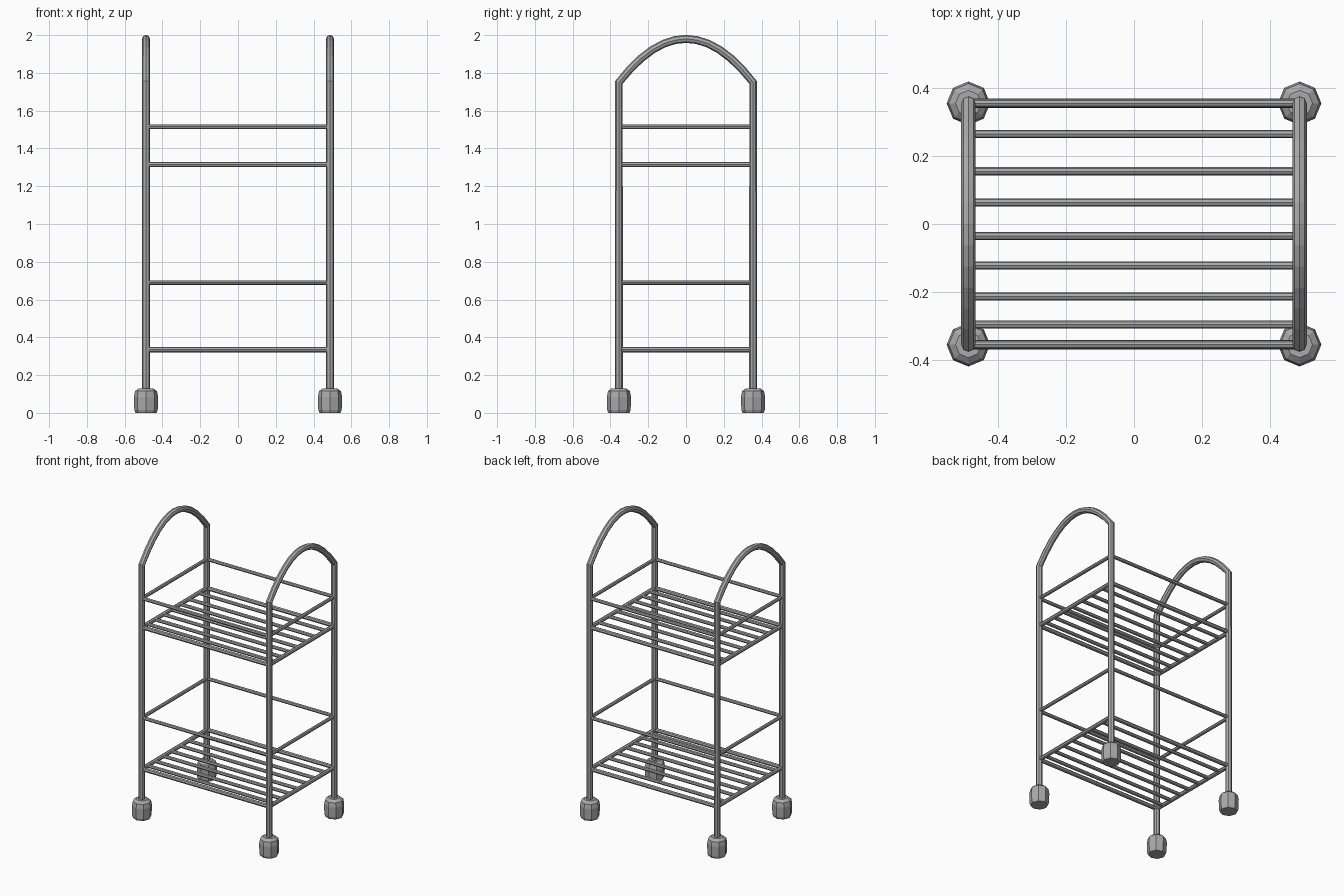
import bpy, bmesh, math

if "Cube" in bpy.data.objects:
    bpy.data.objects.remove(bpy.data.objects["Cube"], do_unlink=True)

metal = bpy.data.materials.new("grey_metal")
metal.use_nodes = True
grey = (0.4, 0.4, 0.4, 1)
metal.diffuse_color = grey
metal.node_tree.nodes["Principled BSDF"].inputs["Base Color"].default_value = grey

HX, HY = 0.487, 0.355      # post positions
POST_R = 0.021


def tube(name, points, radius):
    """Eight-sided flat-shaded tube swept along a path."""
    curve = bpy.data.curves.new(name, "CURVE")
    curve.dimensions = "3D"
    curve.bevel_depth = radius
    curve.bevel_resolution = 2
    curve.use_fill_caps = True
    spline = curve.splines.new("POLY")
    spline.points.add(len(points) - 1)
    for p, co in zip(spline.points, points):
        p.co = (*co, 1)
    spline.use_smooth = False
    curve.materials.append(metal)
    obj = bpy.data.objects.new(name, curve)
    bpy.context.collection.objects.link(obj)
    bpy.ops.object.select_all(action="DESELECT")
    obj.select_set(True)
    bpy.context.view_layer.objects.active = obj
    bpy.ops.object.convert(target="MESH")


def caster(name, x, y):
    """Octagonal foot lofted through a short profile."""
    bm = bmesh.new()
    rings = []
    for r, z in [(0.056, 0), (0.062, 0.015), (0.064, 0.085), (0.058, 0.115), (0.038, 0.13)]:
        rings.append([bm.verts.new((x + r * math.cos(a), y + r * math.sin(a), z))
                      for a in (i * math.tau / 8 for i in range(8))])
    for low, high in zip(rings, rings[1:]):
        for i in range(8):
            j = (i + 1) % 8
            bm.faces.new((low[i], low[j], high[j], high[i]))
    bm.faces.new(rings[0][::-1])
    bm.faces.new(rings[-1])
    mesh = bpy.data.meshes.new(name)
    bm.to_mesh(mesh)
    bm.free()
    mesh.materials.append(metal)
    bpy.context.collection.objects.link(bpy.data.objects.new(name, mesh))


# Side hoops: two posts joined by an arched handle
for side, sx in (("left", 1), ("right", -1)):
    x = sx * HX
    arch = []
    for i in range(13):
        t = -1 + i / 6
        arch.append((x, t * HY, 1.75 + 0.23 * (1 - t * t)))
    tube(side + "_hoop", [(x, -HY, 0.1)] + arch + [(x, HY, 0.1)], POST_R)
    for end, sy in (("front", -1), ("back", 1)):
        caster(f"{end}_{side}_caster", x, sy * HY)

# Two shelves, each with a frame, slats and a guard rail
slats = [0.265, 0.155, 0.063, -0.035, -0.122, -0.213, -0.296]
for level, z, rail_z in (("lower", 0.335, 0.69), ("upper", 1.315, 1.515)):
    for side, sx in (("left", 1), ("right", -1)):
        x = sx * HX
        tube(f"{level}_{side}_shelf_bar", [(x, -HY, z), (x, HY, z)], 0.014)
        tube(f"{level}_{side}_rail", [(x, -HY, rail_z), (x, HY, rail_z)], 0.012)
    for end, sy in (("front", -1), ("back", 1)):
        y = sy * HY
        tube(f"{level}_{end}_shelf_bar", [(-HX, y, z), (HX, y, z)], 0.014)
        tube(f"{level}_{end}_rail", [(-HX, y, rail_z), (HX, y, rail_z)], 0.012)
    for n, y in enumerate(slats, 1):
        tube(f"{level}_slat_{n}", [(-HX, y, z), (HX, y, z)], 0.012)
